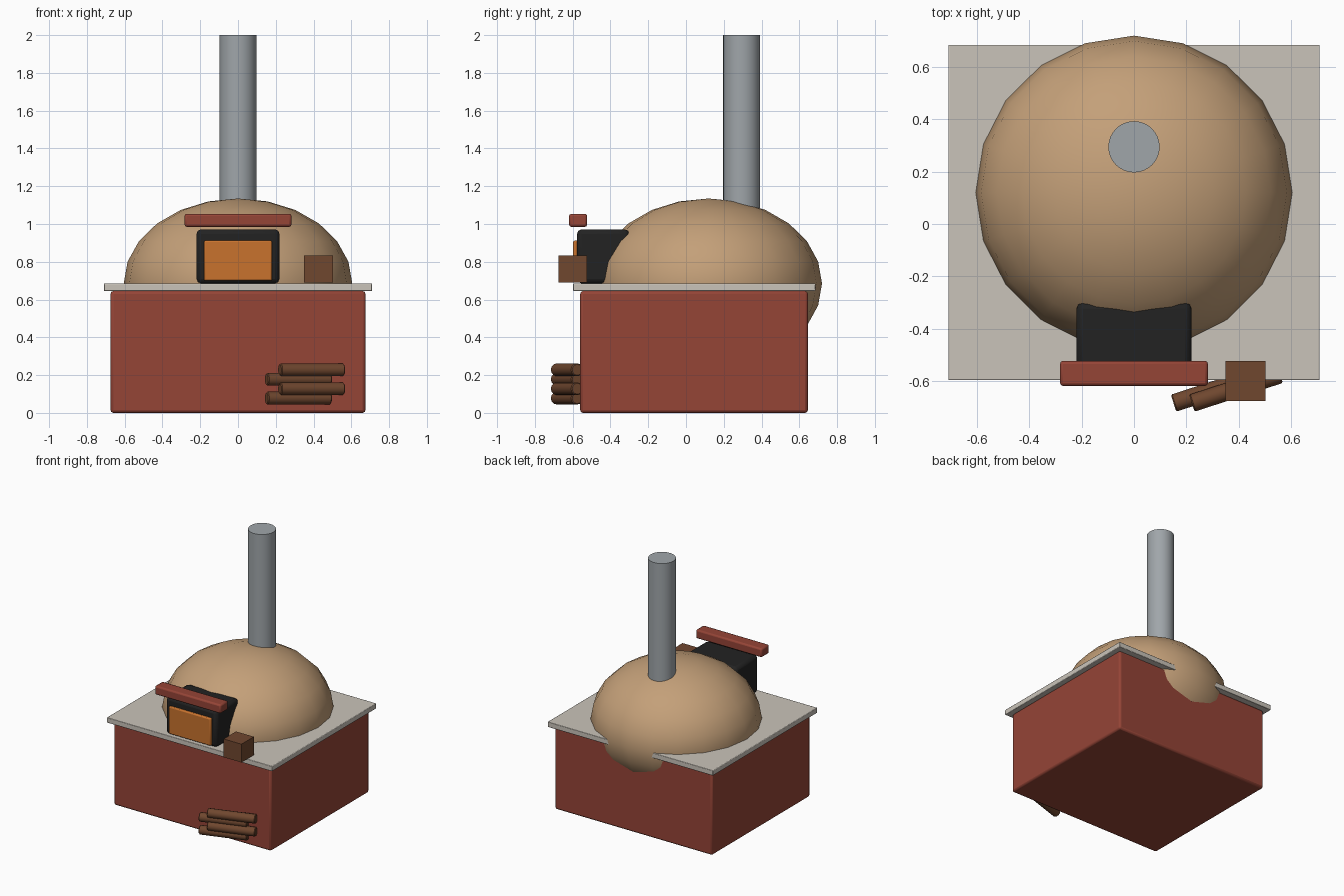
import bpy
from math import radians

old = bpy.data.objects.get("Cube")
if old:
    bpy.data.objects.remove(old, do_unlink=True)


def material(name, rgb, rough=0.8):
    m = bpy.data.materials.new(name)
    m.use_nodes = True
    m.diffuse_color = (*rgb, 1)
    node = m.node_tree.nodes["Principled BSDF"]
    node.inputs["Base Color"].default_value = (*rgb, 1)
    node.inputs["Roughness"].default_value = rough
    return m


brick = material("brick red", (0.30, 0.058, 0.037))
stone = material("pale stone", (0.59, 0.55, 0.49))
clay = material("tan clay", (0.55, 0.35, 0.19))
iron = material("soot black", (0.016, 0.016, 0.016))
fire = material("fire orange", (0.58, 0.17, 0.027))
wood = material("wood brown", (0.16, 0.063, 0.028))
steel = material("flue grey", (0.35, 0.38, 0.40))


def finish(name, mat, bevel=0.0, segments=2):
    ob = bpy.context.object
    ob.name = ob.data.name = name
    ob.data.materials.append(mat)
    if bevel:
        mod = ob.modifiers.new("Soft edges", "BEVEL")
        mod.width = bevel
        mod.segments = segments
        mod.limit_method = "ANGLE"
    bpy.ops.object.shade_smooth_by_angle(angle=radians(35))
    return ob


def box(name, mat, x, y, z, bevel=0.0):
    """Box spanning the given (low, high) ranges."""
    spans = (x, y, z)
    bpy.ops.mesh.primitive_cube_add(size=1, location=[(a + b) / 2 for a, b in spans])
    bpy.context.object.scale = [b - a for a, b in spans]
    bpy.ops.object.transform_apply(location=False, rotation=False, scale=True)
    return finish(name, mat, bevel)


# Brick base and worktop
box("base", brick, (-0.675, 0.675), (-0.56, 0.645), (0, 0.645), 0.015)
box("worktop", stone, (-0.71, 0.71), (-0.597, 0.685), (0.645, 0.685), 0.004)

# Dome: a squashed sphere sunk through the worktop
bpy.ops.mesh.primitive_uv_sphere_add(segments=20, ring_count=12, radius=1,
                                     location=(0, 0.12, 0.685))
bpy.context.object.scale = (0.605, 0.6, 0.45)
bpy.ops.object.transform_apply(location=False, rotation=False, scale=True)
finish("dome", clay)

# Mouth, fire and lintel
box("oven_mouth", iron, (-0.22, 0.22), (-0.577, -0.30), (0.685, 0.972), 0.025)
box("fire_opening", fire, (-0.18, 0.18), (-0.597, -0.56), (0.70, 0.912), 0.008)
box("lintel", brick, (-0.283, 0.283), (-0.619, -0.523), (0.985, 1.054), 0.012)

# Wooden block beside the mouth
box("wood_block", wood, (0.35, 0.503), (-0.676, -0.524), (0.69, 0.832))

# Chimney
bpy.ops.mesh.primitive_cylinder_add(vertices=32, radius=0.098, depth=1.0,
                                    location=(0, 0.295, 1.5))
finish("chimney", steel)

# Staggered stack of firewood
for i in range(4):
    bpy.ops.mesh.primitive_cylinder_add(
        vertices=12, radius=0.034, depth=0.355,
        location=(0.39 if i % 2 else 0.32, -0.63, 0.078 + 0.05 * i),
        rotation=(0, radians(90), radians(18)))
    finish(f"log_{i + 1}", wood, 0.005, 1)
